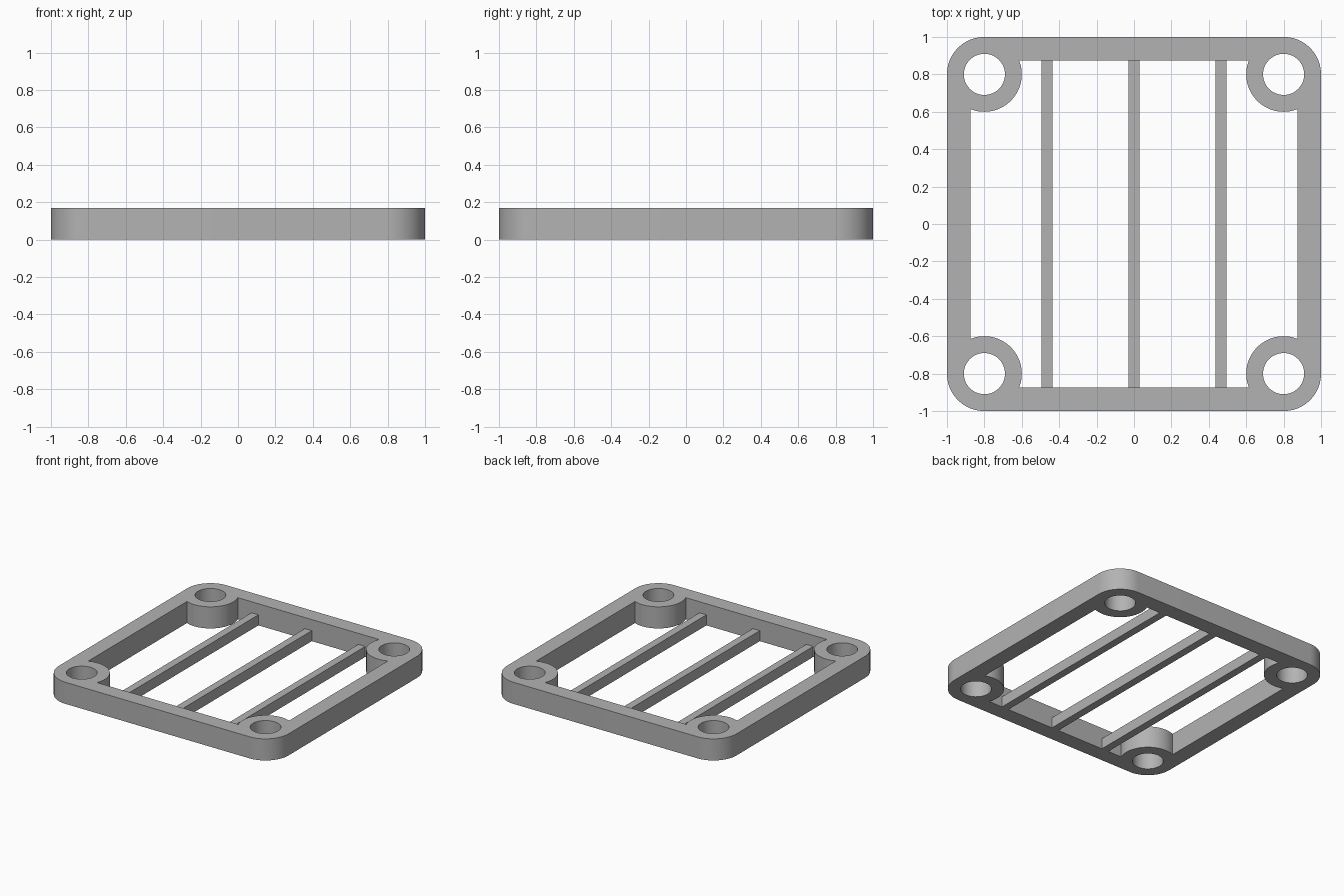
import bpy
import bmesh
from math import asin, cos, sin, pi, degrees, radians

HEIGHT = 0.17
HALF = 1.0            # outer half width
INNER = 0.875         # half width of the opening
BOSS = 0.8            # corner boss centre
BOSS_R = 0.2
HOLE_R = 0.11
SLAT_W, SLAT_H, SLAT_X = 0.06, 0.083, 0.465

cube = bpy.data.objects.get("Cube")
if cube:
    bpy.data.objects.remove(cube, do_unlink=True)

grey = bpy.data.materials.new("plain grey")
grey.use_nodes = True
colour = (0.45, 0.45, 0.45, 1)
grey.diffuse_color = colour
grey.node_tree.nodes["Principled BSDF"].inputs["Base Color"].default_value = colour


def arc(cx, cy, r, start, end, steps):
    """Points on an arc, angles in degrees."""
    angles = [radians(start + (end - start) * i / steps) for i in range(steps + 1)]
    return [(cx + r * cos(a), cy + r * sin(a)) for a in angles]


def add_loop(curve, points):
    spline = curve.splines.new("POLY")
    spline.points.add(len(points) - 1)
    for p, (x, y) in zip(spline.points, points):
        p.co = (x, y, 0, 1)
    spline.use_cyclic_u = True


# Frame: rounded outline, opening that bulges around each boss, four holes
corners = [(1, 1, 0), (-1, 1, 90), (-1, -1, 180), (1, -1, 270)]
bulge = degrees(asin((INNER - BOSS) / BOSS_R))
outer, opening = [], []
curve = bpy.data.curves.new("frame_profile", "CURVE")
curve.dimensions = "2D"
curve.fill_mode = "BOTH"
curve.extrude = HEIGHT / 2
for sx, sy, turn in corners:
    cx, cy = sx * BOSS, sy * BOSS
    outer += arc(cx, cy, HALF - BOSS, turn, turn + 90, 20)
    opening += arc(cx, cy, BOSS_R, turn + 270 + bulge, turn + 180 - bulge, 30)
    add_loop(curve, arc(cx, cy, HOLE_R, 0, 352.5, 47))
add_loop(curve, outer)
add_loop(curve, opening)

profile = bpy.data.objects.new("frame_profile", curve)
bpy.context.collection.objects.link(profile)
bpy.context.view_layer.update()
mesh = bpy.data.meshes.new_from_object(
    profile.evaluated_get(bpy.context.evaluated_depsgraph_get()))
bpy.data.objects.remove(profile, do_unlink=True)

bm = bmesh.new()
bm.from_mesh(mesh)
bmesh.ops.remove_doubles(bm, verts=bm.verts, dist=0.0005)
bmesh.ops.translate(bm, verts=bm.verts, vec=(0, 0, HEIGHT / 2))
bmesh.ops.recalc_face_normals(bm, faces=bm.faces)
bm.to_mesh(mesh)
bm.free()
mesh.materials.clear()
mesh.materials.append(grey)
frame = bpy.data.objects.new("frame", mesh)
bpy.context.collection.objects.link(frame)
bpy.ops.object.select_all(action="DESELECT")
frame.select_set(True)
bpy.context.view_layer.objects.active = frame
bpy.ops.object.shade_smooth_by_angle(angle=pi / 6)

# Slats: three low bars across the opening, flush with the underside
for name, x in (("right", -SLAT_X), ("middle", 0), ("left", SLAT_X)):
    bpy.ops.mesh.primitive_cube_add(size=1, location=(x, 0, SLAT_H / 2))
    slat = bpy.context.object
    slat.name = name + "_slat"
    slat.scale = (SLAT_W, 2 * INNER, SLAT_H)
    bpy.ops.object.transform_apply(location=False, rotation=False, scale=True)
    slat.data.materials.append(grey)
